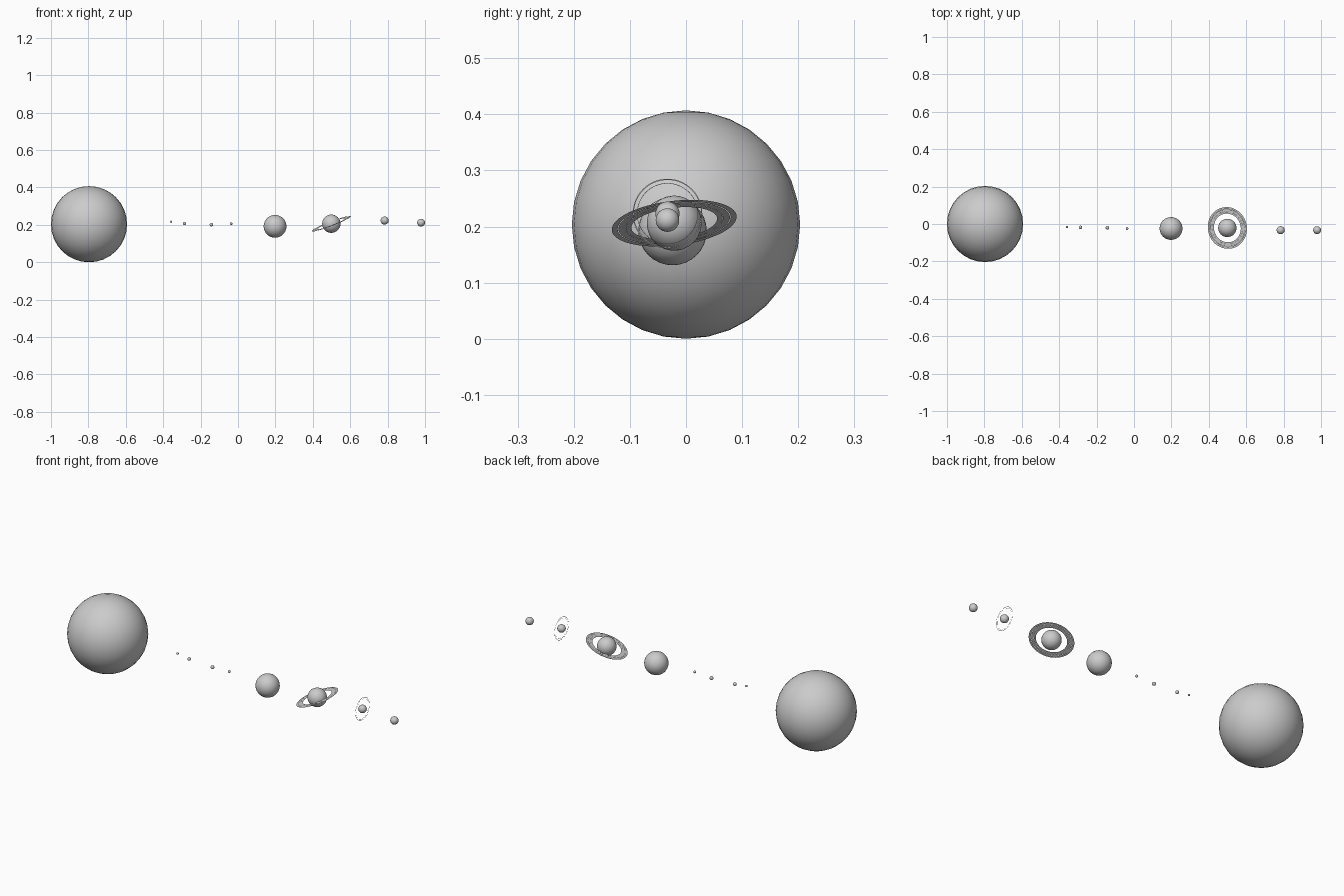
import bpy, bmesh, math
from mathutils import Vector

if "Cube" in bpy.data.objects:
    bpy.data.objects.remove(bpy.data.objects["Cube"])

UP = Vector((0, 0, 1))


def finish(bm, name, loc, axis):
    # place an object so that its local z follows the given axis
    mesh = bpy.data.meshes.new(name)
    bm.to_mesh(mesh)
    bm.free()
    obj = bpy.data.objects.new(name, mesh)
    bpy.context.collection.objects.link(obj)
    obj.location = loc
    obj.rotation_mode = 'QUATERNION'
    obj.rotation_quaternion = UP.rotation_difference(Vector(axis).normalized())
    return obj


def ball(name, loc, radius, axis=UP):
    bm = bmesh.new()
    bmesh.ops.create_uvsphere(bm, u_segments=32, v_segments=16, radius=radius)
    for f in bm.faces:
        f.smooth = True
    return finish(bm, name, loc, axis)


def rings(name, loc, bands, axis, n=64):
    # flat concentric bands, each given as (inner, outer) radius
    bm = bmesh.new()
    for band in bands:
        loops = [[bm.verts.new((r * math.cos(2 * math.pi * i / n),
                                r * math.sin(2 * math.pi * i / n), 0))
                  for i in range(n)] for r in band]
        a, b = loops
        for i in range(n):
            j = (i + 1) % n
            bm.faces.new((a[i], b[i], b[j], a[j]))
    return finish(bm, name, loc, axis)


# central star
ball("star", (-0.7965, 0, 0.2035), 0.2035)

# four small rocky worlds
for i, (x, y, z, r) in enumerate([
        (-0.358, -0.016, 0.217, 0.006),
        (-0.286, -0.018, 0.207, 0.009),
        (-0.142, -0.020, 0.201, 0.0095),
        (-0.037, -0.024, 0.206, 0.007)]):
    ball(f"rocky_world_{i + 1}", (x, y, z), r)

# largest gas world
ball("large_gas_world", (0.198, -0.024, 0.192), 0.061)

# gas world with broad tilted rings
tilt = (-0.355, -0.11, 0.928)
ringed = (0.499, -0.021, 0.206)
ball("ringed_gas_world", ringed, 0.049, tilt)
rings("broad_rings", ringed,
      [(0.077, 0.087), (0.0875, 0.100), (0.1015, 0.112)], tilt)

# ice world on its side with thin upright rings
side = (1, 0, 0)
ice = (0.784, -0.033, 0.223)
ball("sideways_ice_world", ice, 0.0215, side)
rings("thin_rings", ice, [(0.0535, 0.0545), (0.0600, 0.0620)], side)

# outermost ice world
ball("outer_ice_world", (0.979, -0.033, 0.2115), 0.021)
